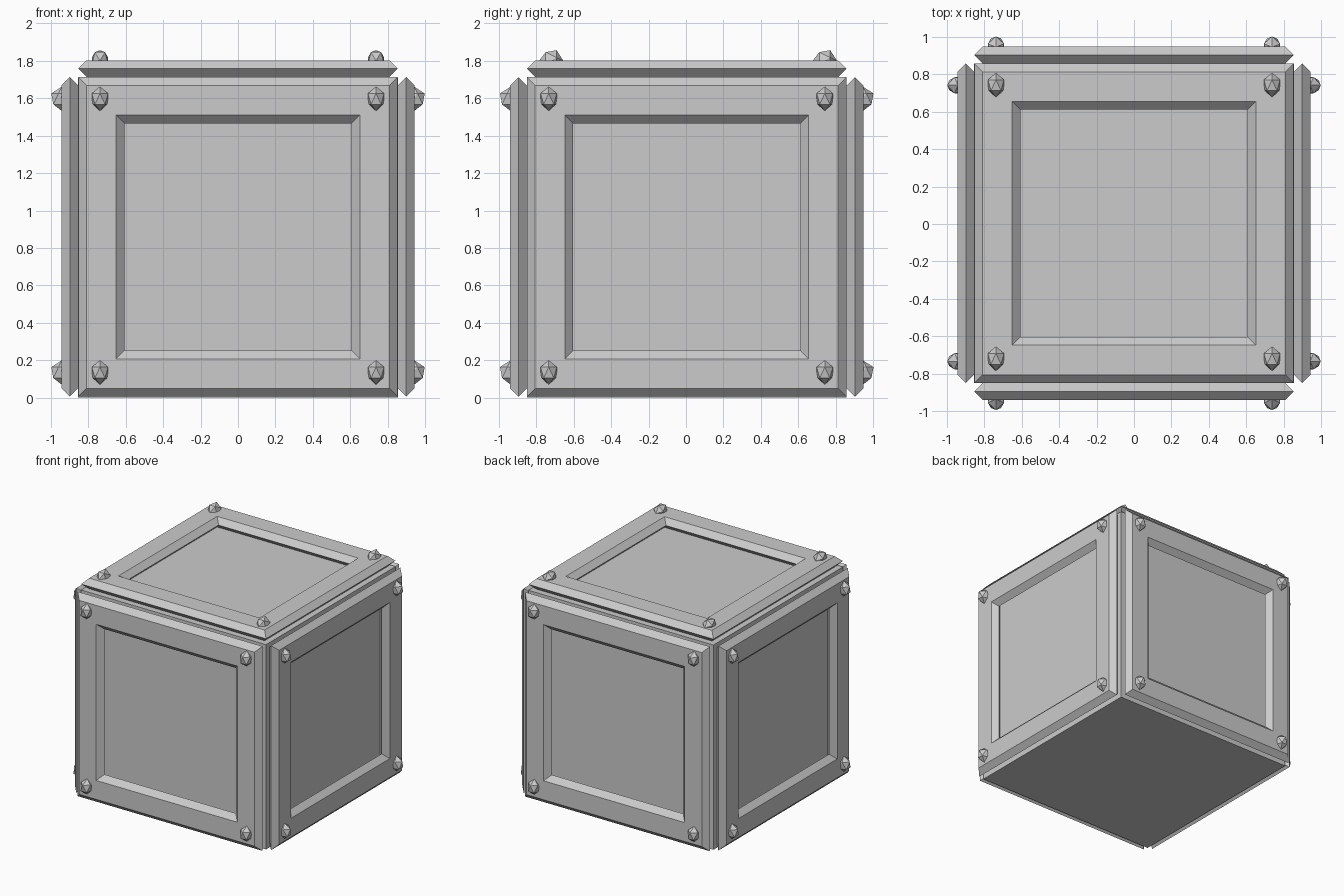
import bpy, bmesh
from math import pi
from mathutils import Matrix, Vector

if "Cube" in bpy.data.objects:
    bpy.data.objects.remove(bpy.data.objects["Cube"])

CENTRE = Vector((0, 0.004, 0.859))
H = 0.855          # half size of the core cube
FACE = 0.944       # distance of the frame surface from the centre
MID = (H + FACE) / 2


def add_object(name, bm, matrix):
    bmesh.ops.recalc_face_normals(bm, faces=bm.faces)
    bm.transform(matrix)
    mesh = bpy.data.meshes.new(name)
    bm.to_mesh(mesh)
    bm.free()
    ob = bpy.data.objects.new(name, mesh)
    bpy.context.collection.objects.link(ob)
    return ob


def frame(name, matrix):
    # six-sided bar section (half width, depth) swept round a square
    profile = [(0.81, H), (0.854, MID), (0.81, FACE),
               (0.652, FACE), (0.607, MID), (0.652, H)]
    bm = bmesh.new()
    rings = [[bm.verts.new((sx * w, -d, sz * w)) for w, d in profile]
             for sx, sz in ((-1, -1), (1, -1), (1, 1), (-1, 1))]
    n = len(profile)
    for i in range(4):
        a, b = rings[i], rings[(i + 1) % 4]
        for j in range(n):
            k = (j + 1) % n
            bm.faces.new((a[j], a[k], b[k], b[j]))
    add_object(name, bm, matrix)


def studs(name, matrix):
    # four faceted studs, one vertex pointing outwards
    bm = bmesh.new()
    for x in (-0.738, 0.738):
        for z in (-0.725, 0.738):
            m = (Matrix.Translation((x, -FACE + 0.002, z))
                 @ Matrix.Diagonal((0.051, 0.063, 0.065, 1))
                 @ Matrix.Rotation(-pi / 2, 4, 'Z'))
            bmesh.ops.create_icosphere(bm, subdivisions=1, radius=1, matrix=m)
    add_object(name, bm, matrix)


# core box
bm = bmesh.new()
bmesh.ops.create_cube(bm, size=2 * H)
add_object("crate_core", bm, Matrix.Translation(CENTRE + Vector((0, 0, H - CENTRE.z))))

# framed sides and lid
faces = {
    "front": Matrix.Identity(4),
    "right": Matrix.Rotation(pi / 2, 4, 'Z'),
    "back": Matrix.Rotation(pi, 4, 'Z'),
    "left": Matrix.Rotation(-pi / 2, 4, 'Z'),
    "top": Matrix.Rotation(-pi / 2, 4, 'X'),
}
for side, rot in faces.items():
    m = Matrix.Translation(CENTRE) @ rot
    frame(side + "_frame", m)
    studs(side + "_studs", m)
